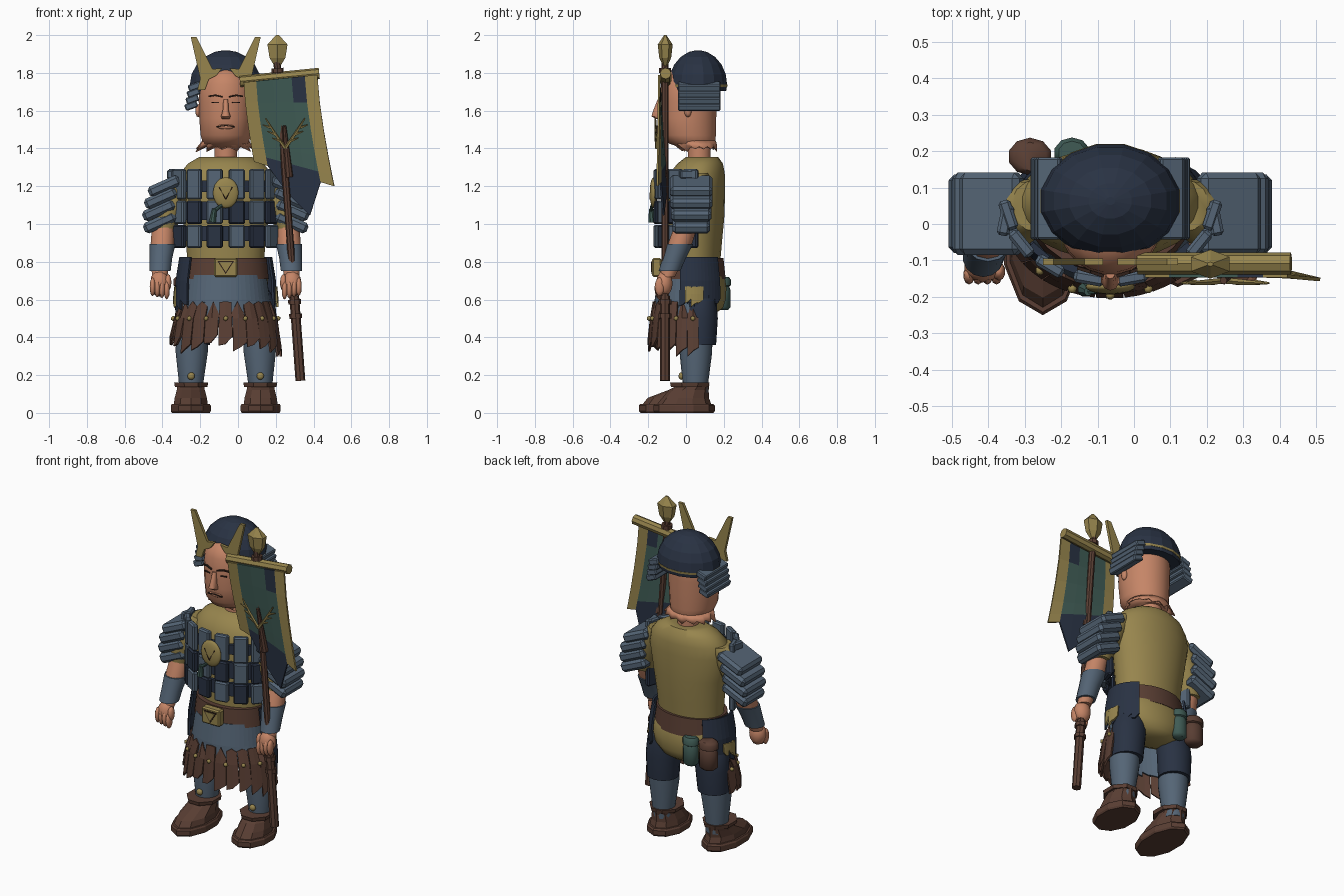
import bpy, bmesh, math, random
from mathutils import Vector, Matrix

random.seed(4)
if "Cube" in bpy.data.objects:
    bpy.data.objects.remove(bpy.data.objects["Cube"])
CX = -0.065  # body centre line


def material(name, *rgb):
    m = bpy.data.materials.new(name)
    m.use_nodes = True
    m.diffuse_color = (*rgb, 1)
    m.node_tree.nodes["Principled BSDF"].inputs["Base Color"].default_value = (*rgb, 1)
    return m


GOLD = material("old gold", .31, .235, .075)
STEEL = material("blue steel", .09, .13, .18)
NAVY = material("dark navy", .022, .032, .056)
BROWN = material("leather brown", .10, .048, .033)
SKIN = material("skin", .56, .235, .135)
TEAL = material("dull teal", .05, .105, .09)
DARK = material("dark hair", .03, .015, .01)


def finish(name, bm, mats, smooth=False, bevel=0, solid=0):
    bmesh.ops.remove_doubles(bm, verts=bm.verts, dist=.0004)
    bmesh.ops.recalc_face_normals(bm, faces=bm.faces)
    me = bpy.data.meshes.new(name)
    bm.to_mesh(me)
    bm.free()
    ob = bpy.data.objects.new(name, me)
    bpy.context.collection.objects.link(ob)
    for m in mats if isinstance(mats, list) else [mats]:
        me.materials.append(m)
    if bevel:
        b = ob.modifiers.new("bevel", "BEVEL")
        b.width, b.segments = bevel, 1
    if solid:
        s = ob.modifiers.new("solid", "SOLIDIFY")
        s.thickness, s.offset = solid, 0
    if smooth:
        bpy.ops.object.select_all(action="DESELECT")
        ob.select_set(True)
        bpy.context.view_layer.objects.active = ob
        bpy.ops.object.shade_smooth_by_angle(angle=math.radians(50))


def loft(name, rings, mat, seg=20, smooth=True):
    """Skin horizontal ellipses given as (x, y, z, rx, ry)."""
    bm = bmesh.new()
    grow = 1 / math.cos(math.pi / seg)
    turns = [math.tau * (i + .5) / seg for i in range(seg)]
    loops = [[bm.verts.new((x + grow * rx * math.cos(t), y + grow * ry * math.sin(t), z)) for t in turns]
             for x, y, z, rx, ry in rings]
    for a, b in zip(loops, loops[1:]):
        for i in range(seg):
            j = (i + 1) % seg
            bm.faces.new((a[i], a[j], b[j], b[i]))
    bm.faces.new(loops[0])
    bm.faces.new(loops[-1])
    finish(name, bm, mat, smooth)


def box(name, pos, size, mat, ry=0, rz=0, bevel=.008):
    bm = bmesh.new()
    bmesh.ops.create_cube(bm, size=1)
    rot = Matrix.Rotation(rz, 4, "Z") @ Matrix.Rotation(ry, 4, "Y")
    bm.transform(Matrix.Translation(pos) @ rot @ Matrix.Diagonal((*size, 1)))
    finish(name, bm, mat, bevel=bevel)


def tube(name, a, b, r1, r2, mat, seg=8):
    a, b = Vector(a), Vector(b)
    bm = bmesh.new()
    bmesh.ops.create_cone(bm, cap_ends=True, segments=seg, radius1=r1, radius2=r2, depth=(b - a).length)
    bm.transform(Matrix.Translation((a + b) / 2) @ (b - a).to_track_quat("Z", "Y").to_matrix().to_4x4())
    finish(name, bm, mat)


def ball(name, pos, size, mat, sub=2):
    bm = bmesh.new()
    bmesh.ops.create_icosphere(bm, subdivisions=sub, radius=1)
    bm.transform(Matrix.Translation(pos) @ Matrix.Diagonal((*size, 1)))
    finish(name, bm, mat, True)


def plate(name, pts, y, thick, mat):
    """Flat outline in x and z, extruded along y."""
    bm = bmesh.new()
    f = bm.faces.new([bm.verts.new((x, y, z)) for x, z in pts])
    new = bmesh.ops.extrude_face_region(bm, geom=[f])["geom"]
    bmesh.ops.translate(bm, verts=[v for v in new if isinstance(v, bmesh.types.BMVert)], vec=(0, thick, 0))
    finish(name, bm, mat)


# Head, neck and ragged skin edge
loft("head", [(CX, y, z, rx, ry) for y, z, rx, ry in [
    (.06, 1.405, .09, .085), (.033, 1.425, .12, .122), (.015, 1.47, .133, .143), (.012, 1.56, .14, .148),
    (.012, 1.65, .143, .15), (.015, 1.74, .14, .147), (.02, 1.79, .11, .13), (.03, 1.825, .06, .09)]], SKIN, 24)
loft("neck", [(CX, .07, 1.33, .06, .06), (CX, .07, 1.44, .06, .06)], SKIN)
bm = bmesh.new()
rim = []
for i in range(26):
    t, k = math.tau * i / 26, (i % 2) * random.uniform(.4, 1)
    c, s = math.cos(t), math.sin(t)
    rim.append((bm.verts.new((CX + .122 * c, .035 + .122 * s, 1.44)),
                bm.verts.new((CX + (.135 + .045 * k) * c, .07 + .093 * s, 1.41 - .03 * k))))
for p, q in zip(rim, rim[1:] + rim[:1]):
    bm.faces.new((p[0], q[0], q[1], p[1]))
finish("neck_flap", bm, SKIN, True, solid=.006)
loft("nose", [(CX, -.137, 1.66, .012, .012), (CX, -.148, 1.6, .016, .025), (CX, -.151, 1.57, .025, .03),
              (CX, -.14, 1.555, .02, .018)], SKIN, 10)
ball("lips", (CX, -.128, 1.515), (.045, .012, .014), SKIN)
for s, side in ((-1, "right"), (1, "left")):
    box(side + "_mouth_line", (CX + s * .024, -.136, 1.518), (.052, .009, .006), DARK, ry=s * .15, rz=s * .12, bevel=0)
    ball(side + "_ear", (CX + s * .145, .01, 1.6), (.016, .02, .035), SKIN)
    for k in (0, 1):
        box(side + "_brow", (CX + s * (.036 + .036 * k), -.137 + .011 * k, 1.677 + .002 * k), (.038, .009, .008),
            DARK, ry=s * (.35 * k - .2), rz=s * .3, bevel=0)
    box(side + "_eye", (CX + s * .055, -.129, 1.643), (.042, .008, .007), DARK, rz=s * .2, bevel=0)

# Helmet with band, horned crest and cheek slats
dome = [math.radians(a) for a in (0, 18, 36, 54, 72, 86)]
loft("helmet", [(CX, .063, 1.705, .185, .15)] + [
    (CX, .063, 1.735 + .185 * math.sin(a), .19 * math.cos(a), .155 * math.cos(a)) for a in dome], NAVY, 16, False)
loft("helmet_band", [(CX, .063, 1.725, .19, .155), (CX, .063, 1.738, .1915, .1565)], GOLD, 16, False)
for s, side in ((-1, "right"), (1, "left")):
    horn = [(.185, 1.99), (.155, 1.99), (.07, 1.82), (.02, 1.825), (.05, 1.785), (.09, 1.765), (.11, 1.71), (.15, 1.71),
            (.135, 1.77)]
    plate(side + "_horn", [(CX + s * x, z) for x, z in horn], -.112, .018, GOLD)
    for i in range(4):
        box(f"{side}_cheek_slat_{i}", (CX + s * (.165 + .006 * i), .07, 1.728 - .034 * i), (.068, .225, .036), STEEL,
            ry=s * .35, bevel=.006)

# Torso, hips and belt
loft("shirt", [(CX, y, z, rx, ry) for y, z, rx, ry in [
    (.04, .76, .2, .138), (.045, .9, .21, .145), (.052, 1.05, .23, .152), (.055, 1.2, .255, .152),
    (.06, 1.27, .24, .145), (.075, 1.32, .2, .12), (.085, 1.355, .14, .085)]], GOLD, 28)
loft("hips", [(CX, y, z, rx, ry) for y, z, rx, ry in [
    (.09, .53, .08, .07), (.085, .555, .15, .11), (.075, .6, .205, .135), (.068, .66, .225, .146),
    (.06, .72, .225, .146), (.05, .76, .2, .14)]], GOLD, 24)
loft("belt", [(CX, .035, .71, .228, .175), (CX, .035, .82, .216, .163)], BROWN, 24)
box("buckle", (CX, -.155, .77), (.125, .05, .1), GOLD)
for k in (0, 1):
    size = 1 - .25 * k
    plate("buckle_mark", [(CX + x * size, .775 + z * size) for x, z in ((-.045, .03), (.045, .03), (0, -.04))],
          -.183 - .003 * k, .006, [DARK, GOLD][k])


# Laced chest plates around the front, with the shirt showing between them
def around(deg, rx, ry):
    a = math.radians(deg)
    return CX + rx * math.sin(a), .045 - ry * math.cos(a), a * .85


for n, deg in enumerate(range(-84, 85, 24)):
    x, y, turn = around(deg, .281, .198)
    for r, (z, h) in enumerate(((1.21, .16), (1.062, .126), (.935, .122))):
        box(f"chest_plate_{n}_{r}", (x, y, z), (.084, .034, h), NAVY if r == 1 + n % 2 else STEEL, rz=turn)
    if deg < 84:
        x, y, turn = around(deg + 12, .262, .182)
        for z, h in ((.95, .08), (1.07, .1), (1.2, .06)):
            box(f"chest_lacing_{n}", (x, y, z), (.06, .02, h), NAVY, rz=turn, bevel=0)
ball("medallion", (CX, -.172, 1.165), (.068, .02, .082), GOLD, 3)
for s in (-1, 1):
    tube("medallion_mark", (CX, -.19, 1.13), (CX + s * .035, -.186, 1.195), .004, .004, DARK, 5)
tube("tassel_cord", (CX - .02, -.18, 1.1), (CX - .06, -.185, 1.07), .008, .01, TEAL)
tube("tassel", (CX - .06, -.185, 1.08), (CX - .07, -.18, 1.01), .012, .02, TEAL)


# Pleated or ragged cloth wrapped around the hips between two angles
def skirt(name, rows, mat, count, jag_top, jag_low, start, end, gap=0):
    bm = bmesh.new()
    step = (end - start) / count
    for i in range(count):
        top, low = random.uniform(0, jag_top), random.uniform(0, jag_low)
        a0, a1 = start + i * step, start + (i + 1) * step - gap
        loops = []
        for a, rise, drop in ((a0, top, low), ((a0 + a1) / 2, 0, low * .6), (a1, top, low - jag_low * .6)):
            t, shift = math.radians(a), (rise, 0, drop)
            loops.append([bm.verts.new((CX + rx * math.sin(t), .03 - ry * math.cos(t), z - shift[k]))
                          for k, (z, rx, ry) in enumerate(rows)])
        for p, q in zip(loops, loops[1:]):
            for k in range(2):
                bm.faces.new((p[k], q[k], q[k + 1], p[k + 1]))
    finish(name, bm, mat, solid=.012)


skirt("skirt_cloth", [(.73, .21, .17), (.6, .228, .19), (.47, .255, .2)], STEEL, 14, 0, .03, -98, 98)
skirt("skirt_strips", [(.59, .238, .2), (.5, .268, .215), (.375, .292, .228)], BROWN, 13, .08, .08, -100, 100, .6)
for i in range(9):
    x, y, turn = around(-88 + 22 * i, .278, .24)
    ball(f"skirt_stud_{i}", (x, y, .5), (.014, .014, .014), GOLD, 1)

# Arms, shoulder slats and hands
for s, side in ((-1, "right"), (1, "left")):
    def limb(name, rings, mat):
        loft(f"{side}_{name}", [(CX + s * x, y, z, r, r) for x, y, z, r in rings], mat, 14)

    limb("sleeve", [(.335, .005, .965, .067), (.31, .015, 1.06, .085), (.26, .03, 1.18, .09), (.2, .05, 1.27, .07)], GOLD)
    limb("forearm", [(.35, -.1, .72, .04), (.345, -.07, .8, .05), (.335, -.03, .9, .062), (.33, 0, .99, .06)], SKIN)
    limb("bracer", [(.348, -.088, .75, .056), (.343, -.062, .82, .06), (.335, -.032, .895, .069)], STEEL)
    ball(side + "_palm", (CX + s * .35, -.115, .685), (.052, .045, .07), SKIN)
    for f in range(4):
        ball(f"{side}_finger_{f}", (CX + s * (.312 + .025 * f), -.14, .65 + .006 * f), (.016, .026, .05), SKIN)
    ball(side + "_thumb", (CX + s * .305, -.13, .69), (.018, .025, .045), SKIN)
    box(side + "_shoulder_tab", (CX + s * .287, .01, 1.262), (.035, .085, .05), STEEL, rz=s * .2)
    for i in range(4):
        box(f"{side}_shoulder_slat_{i}", (CX + s * (.325 + (0, .02, .03, .025)[i]), .028, 1.2 - .064 * i),
            (.18, (.225, .225, .215, .2)[i], .06), STEEL, ry=s * .42, bevel=.016)

    # Legs, side flaps and shoes
    def leg(name, rings, mat, seg=18, smooth=True):
        loft(f"{side}_{name}", [(CX + s * x, *r) for x, *r in rings], mat, seg, smooth)

    leg("trouser", [(.175, .068, .36, .092, .09), (.17, .073, .5, .1, .094), (.16, .075, .6, .1, .085),
                    (.13, .07, .68, .08, .07)], NAVY)
    front = 72 if s > 0 else 50
    skirt(side + "_hip_flap", [(.825, .24, .18), (.7, .26, .196), (.585, .263, .2)], NAVY, 6, 0, .05,
          s * front, s * 138)
    skirt(side + "_hip_patch", [(.67, .267, .2), (.63, .271, .2), (.6, .273, .2)], GOLD, 3, .02, .04, s * 80, s * 108)
    leg("greave", [(.183, .05, .1, .062, .065), (.183, .05, .17, .066, .068), (.18, .052, .32, .085, .085),
                   (.178, .055, .45, .085, .085)], STEEL)
    # The left foot stands a little further back
    fy, fl = (-.01, .155) if s > 0 else (-.05, .19)
    leg("sole", [(.185, fy, 0, .1, fl - .008), (.185, fy, .01, .106, fl), (.185, fy, .038, .106, fl),
                 (.185, fy, .048, .1, fl - .008)], BROWN, 10, False)
    leg("shoe", [(.185, fy, .045, .09, fl - .018), (.185, fy + .008, .08, .085, fl - .038),
                 (.185, .015, .122, .074, .1), (.185, .045, .15, .07, .075)], BROWN, 10, False)
    leg("ankle_strap", [(.183, .02, .138, .086, .1), (.183, .02, .16, .09, .104)], BROWN, 8, False)
    ball(side + "_greave_stud", (CX + s * .183, -.025, .195), (.02, .015, .02), GOLD)

# Pouches on the belt
for name, x, y, r, mat in (("round_pouch", -.285, .185, .055, BROWN), ("flask_pouch", -.17, .195, .045, TEAL)):
    loft(name, [(x, y, z, r * k, .85 * r * k) for z, k in (
        (.545, .7), (.56, 1), (.65, 1), (.67, .85), (.675, 1.05), (.705, 1.05), (.72, .8))], mat, 10)


# Banner pole, crossbar and finial
def pole(z):
    return (.207 + (1.85 - z) * .0735, -.112, z)


for name, lo, hi, r in (("upper_pole", .6, 1.86, .019), ("lower_pole", .17, .62, .026), ("low_ring", .5, .525, .034),
                        ("high_ring", .575, .6, .034), ("finial_cuff", 1.8, 1.825, .032)):
    tube(name, pole(lo), pole(hi), r, r, BROWN)
tube("crossbar", (.01, -.108, 1.755), (.43, -.108, 1.797), .03, .03, GOLD)
loft("finial", [(.209, -.11, z, r, r * .65) for z, r in ((1.83, .012), (1.88, .042), (1.95, .053), (2.0, .008))],
     GOLD, 6, False)

# Banner cloth: edged in gold, with a pointed navy hem
us, drops = (0, .17, .4, .65, .83, 1), (0, 0, .12, .2, 0, 0)
bm = bmesh.new()


def cloth(u, v, drop=0):
    x = .03 + .39 * u + (.055 + .035 * u) * v ** 1.4 + .1 * drop
    y = -.142 + .045 * v - .055 * v * u * u
    return bm.verts.new((x, y, 1.75 + .04 * u - (.42 + .17 * u) * v - drop))


rows = [[cloth(u, v) for u in us] for v in (0, .25, .5, .75, .9)]
rows.append([cloth(u, 1, d) for u, d in zip(us, drops)])
for r in range(5):
    for c in range(5):
        f = bm.faces.new((rows[r][c], rows[r][c + 1], rows[r + 1][c + 1], rows[r + 1][c]))
        f.material_index = 0 if c in (0, 4) else 2 if r == 4 or (c == 3 and r == 0) else 1
finish("banner", bm, [GOLD, TEAL, NAVY], solid=.01)

# Branch emblem on the banner
tube("emblem_stem", (.245, -.155, 1.52), (.27, -.12, 1.25), .01, .022, BROWN)
for s in (-1, 1):
    tube("emblem_branch", (.25, -.155, 1.4), (.25 + s * .055, -.16, 1.48), .009, .008, GOLD, 5)
    tube("emblem_branch_tip", (.25 + s * .055, -.16, 1.48), (.25 + s * .105, -.162, 1.56), .008, .004, GOLD, 5)
    for k in range(3):
        x, z = .25 + s * (.03 + .025 * k), 1.44 + .035 * k
        tube("emblem_leaf", (x, -.16, z), (x + s * .04, -.162, z + .015), .008, .003, GOLD, 5)
